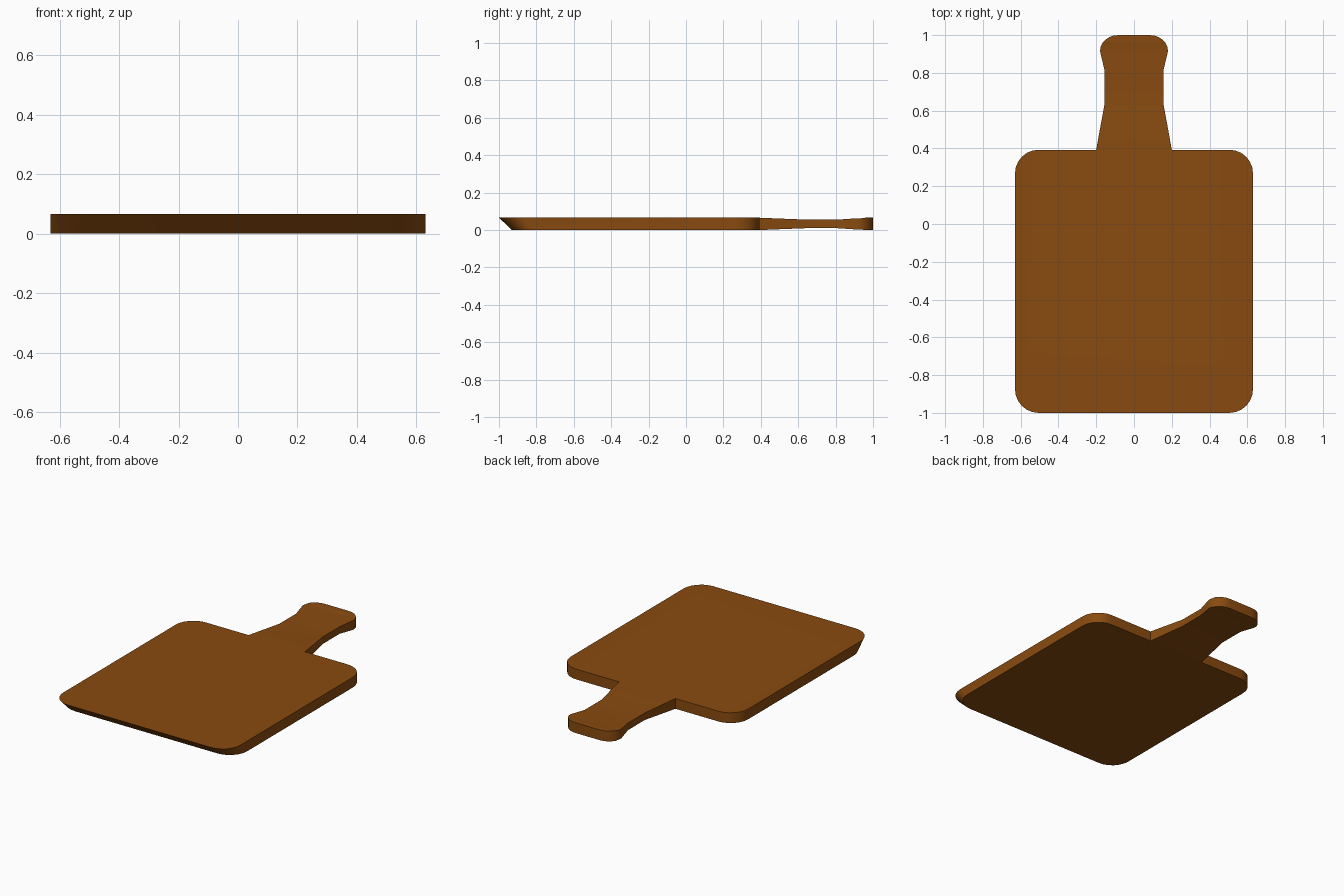
import bpy, bmesh, math

if "Cube" in bpy.data.objects:
    bpy.data.objects.remove(bpy.data.objects["Cube"])

T = 0.066      # board thickness
SLANT = 0.07   # how far the front edge is undercut at the bottom
R = 0.125      # board corner radius


def arc(cx, cy, rx, ry, a0, a1, n):
    return [(cx + rx * math.cos(math.radians(a0 + (a1 - a0) * i / n)),
             cy + ry * math.sin(math.radians(a0 + (a1 - a0) * i / n))) for i in range(n + 1)]


# right half outline: (x, y, thinning of each face, bottom offset in y)
front = [(x, y, 0, SLANT) for x, y in arc(0.63 - R, -1 + R, R, R, -90, 0, 6)]
back = [(x, y, 0, 0) for x, y in arc(0.63 - R, 0.393 - R, R, R, 0, 90, 6)]
root = [(0.2, 0.393, 0, 0)]
grip = [(0.178, 0.515, 0.005, 0), (0.155, 0.64, 0.01, 0), (0.155, 0.81, 0.01, 0)]
knob = [(x, y, 0.003 if y < 0.94 else 0, 0) for x, y in arc(0.085, 0.915, 0.095, 0.085, 0, 90, 6)]
board = front + back + root
outline = board + grip + knob

bm = bmesh.new()
rows = {}
for side in (1, -1):
    rows[side, 1] = [bm.verts.new((side * x, y, T - d)) for x, y, d, s in outline]
    rows[side, 0] = [bm.verts.new((side * x, y + s, d)) for x, y, d, s in outline]

# top and bottom: one flat board face, then strips along the handle
nb, n = len(board), len(outline)
for level in (0, 1):
    r, l = rows[1, level], rows[-1, level]
    bm.faces.new(r[:nb] + l[:nb][::-1])
    for i in range(nb - 1, n - 1):
        bm.faces.new((r[i], r[i + 1], l[i + 1], l[i]))

# side walls, slanted front edge and handle end
for side in (1, -1):
    b, t = rows[side, 0], rows[side, 1]
    for i in range(n - 1):
        bm.faces.new((b[i], b[i + 1], t[i + 1], t[i]))
for i in (0, n - 1):
    bm.faces.new((rows[1, 0][i], rows[1, 1][i], rows[-1, 1][i], rows[-1, 0][i]))
bmesh.ops.recalc_face_normals(bm, faces=bm.faces[:])

mesh = bpy.data.meshes.new("wooden_peel")
bm.to_mesh(mesh)
bm.free()
peel = bpy.data.objects.new("wooden_peel", mesh)
bpy.context.collection.objects.link(peel)

wood = bpy.data.materials.new("brown_wood")
wood.diffuse_color = (0.25, 0.07, 0.005, 1)
wood.use_nodes = True
wood.node_tree.nodes["Principled BSDF"].inputs["Base Color"].default_value = wood.diffuse_color
mesh.materials.append(wood)

bpy.context.view_layer.objects.active = peel
peel.select_set(True)
bpy.ops.object.shade_smooth_by_angle(angle=math.radians(30))
